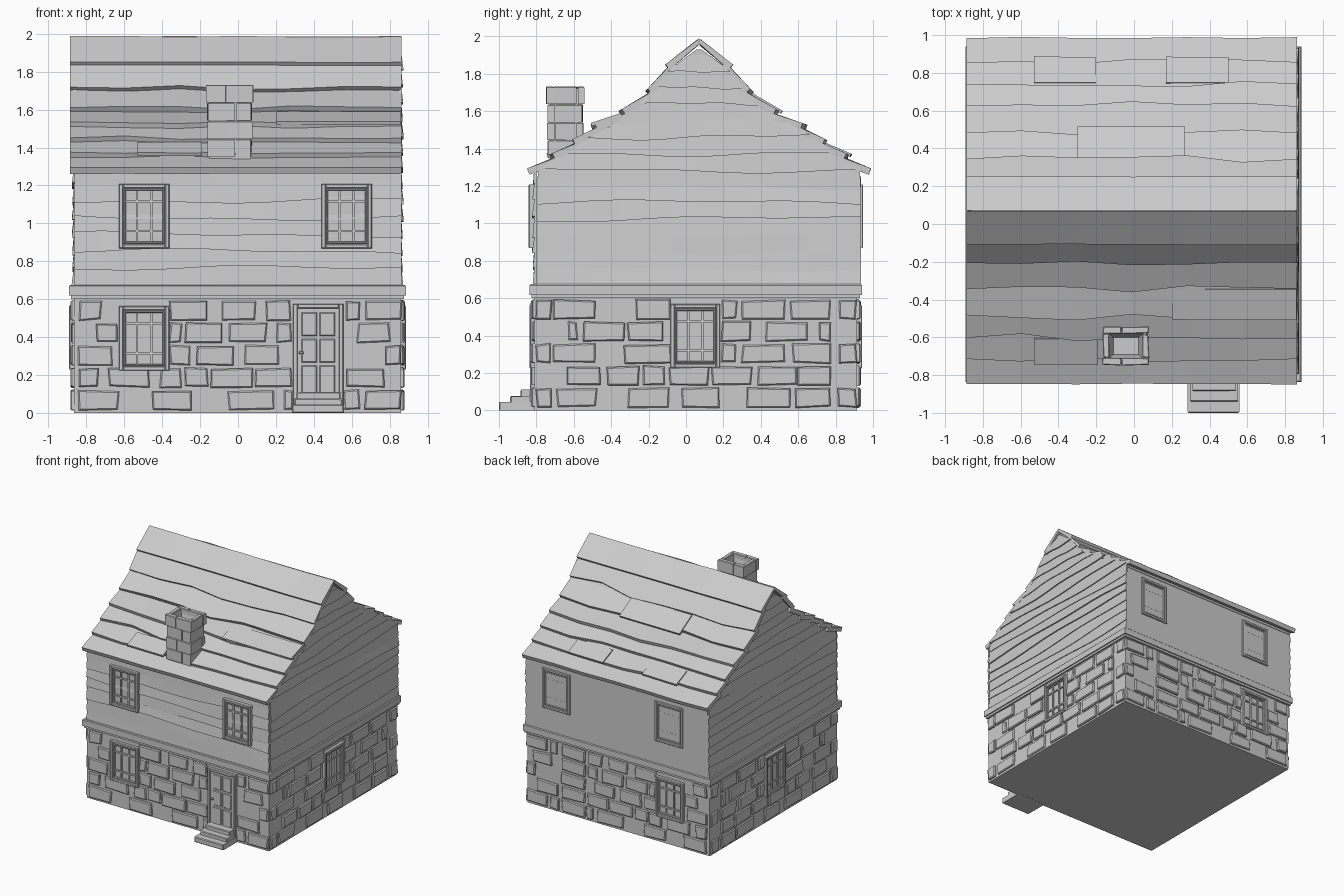
import bpy, bmesh, math, random
from mathutils import Vector

random.seed(7)
if "Cube" in bpy.data.objects:
    bpy.data.objects.remove(bpy.data.objects["Cube"], do_unlink=True)

GREY = 0.6
grey = bpy.data.materials.new("plain_grey")
grey.use_nodes = True
grey.diffuse_color = (GREY, GREY, GREY, 1)
grey.node_tree.nodes["Principled BSDF"].inputs["Base Color"].default_value = (GREY, GREY, GREY, 1)

# Wall frames: u runs along the wall, v is height, w is distance outward
SIDES = {
    "front": lambda u, v, w: Vector((u, -w - 0.81, v)),
    "back": lambda u, v, w: Vector((u, w + 0.915, v)),
    "right": lambda u, v, w: Vector((w + 0.86, u, v)),
    "left": lambda u, v, w: Vector((-w - 0.865, u, v)),
}
WORLD = lambda x, y, z: Vector((x, y, z))
RIDGE_Y = 0.07
# Roof courses: half width and height of every lower edge, from ridge to eaves
EDGES = [(0, 1.985), (.18, 1.85), (.275, 1.72), (.415, 1.61), (.555, 1.535),
         (.675, 1.45), (.785, 1.375), (.917, 1.295)]


def jit(a):
    return random.uniform(-a, a)


def finish(name, bm):
    bmesh.ops.recalc_face_normals(bm, faces=bm.faces)
    mesh = bpy.data.meshes.new(name)
    bm.to_mesh(mesh)
    bm.free()
    mesh.materials.append(grey)
    obj = bpy.data.objects.new(name, mesh)
    bpy.context.collection.objects.link(obj)
    return obj


def loft(bm, rings):
    """Join closed rings of points into a capped solid."""
    rows = [[bm.verts.new(p) for p in ring] for ring in rings]
    n = len(rows[0])
    for a, b in zip(rows, rows[1:]):
        for i in range(n):
            j = (i + 1) % n
            bm.faces.new((a[i], a[j], b[j], b[i]))
    bm.faces.new(rows[0])
    bm.faces.new(rows[-1])


def block(bm, place, u, v, w, wobble=0.0, chamfer=0.0):
    """Box in a wall frame, with uneven corners and a chamfered outer face."""
    corners = [(u[0], v[0], 1, 1), (u[1], v[0], -1, 1), (u[1], v[1], -1, -1), (u[0], v[1], 1, -1)]
    corners = [(a + jit(wobble), b + jit(wobble), i, j) for a, b, i, j in corners]
    rings = [[place(a, b, w[0]) for a, b, i, j in corners]]
    if chamfer:
        rings.append([place(a, b, w[1] - chamfer) for a, b, i, j in corners])
    rings.append([place(a + i * chamfer, b + j * chamfer, w[1]) for a, b, i, j in corners])
    loft(bm, rings)


def half_width(z):
    """Half width of the gable under the roof at height z."""
    z += 0.045
    for (d0, z0), (d1, z1) in zip(EDGES, EDGES[1:]):
        if z >= z1:
            return max(0.01, d0 + (d1 - d0) * (z0 - z) / (z0 - z1))
    return 0.865


# Lower storey and its floor
bm = bmesh.new()
block(bm, WORLD, (-.865, .86), (-.81, .915), (0, .62))
finish("stone_storey", bm)

# Raised stones: spans in hundredths, one row per course, bottom to top
FRONT = [(-84, -63, -45, -25, -5, 19, 24, 29, 56, 64, 67, 86),
         (-84, -74, -68, -47, -41, -30, -28, -16, -14, 8, 9, 28, 57, 77),
         (-84, -66, -36, -25, -22, -2, 3, 22, 78, 86),
         (-75, -64, -36, -30, -28, -8, -5, 15, 20, 28, 63, 80),
         (-84, -72, -36, -16, -9, 9, 15, 28, 57, 64, 67, 86)]
GABLE = [(-80, -72, -69, -48, -31, -9, -2, 18, 32, 56, 59, 77, 81, 91),
         (-64, -46, -42, -25, -23, -11, -9, 12, 14, 35, 38, 59, 60, 77),
         (-80, -72, -71, -49, -33, -8, 19, 27, 30, 53, 57, 78, 82, 91),
         (-63, -58, -55, -33, -31, -12, 19, 35, 43, 65, 71, 77),
         (-80, -72, -71, -49, -27, -8, 19, 27, 30, 53, 56, 77, 82, 91)]
for side, place in SIDES.items():
    bm = bmesh.new()
    table = FRONT if side in ("front", "back") else GABLE
    for row, spans in enumerate(table):
        z = 0.018 + row * 0.118
        stones = list(zip(spans[::2], spans[1::2]))
        if side == "back":
            stones += [(31, 53)]
        for a, b in stones:
            block(bm, place, (a / 100, b / 100), (z, z + 0.1), (-.01, .016 + jit(.004)), .006, .007)
    finish(side + "_stones", bm)

# Ledge between the storeys: narrow lower lip and wide upper board
for name, out, z0, z1 in (("ledge_lip", .016, .6, .625), ("ledge_board", .026, .618, .675)):
    bm = bmesh.new()
    block(bm, WORLD, (-.865 - out, .86 + out), (-.81 - out, .915 + out), (z0, z1), 0, .006)
    finish(name, bm)

# Upper storey core with gables
bm = bmesh.new()
heights = [.66] + [z - .046 for d, z in EDGES[:0:-1]] + [1.93]
outline = [(RIDGE_Y + half_width(z), z) for z in heights]
outline += [(RIDGE_Y - half_width(z), z) for z in reversed(heights)]
loft(bm, [[Vector((x, y, z)) for y, z in outline] for x in (-.86, .855)])
finish("upper_storey", bm)

# Uneven lap boards over the upper storey
for side, place in SIDES.items():
    bm = bmesh.new()
    gable = side in ("left", "right")
    top = 1.9 if gable else 1.3
    seed = random.uniform(0, 6)
    wave = lambda k, t: 0.012 * math.sin(4 * t + k * 1.1 + seed) + 0.007 * math.sin(11 * t + k * 2.3)
    count = round((top - .67) / .09)
    for k in range(count):
        z0, z1 = (.67 + (top - .67) * i / count for i in (k, k + 1))
        lift = random.uniform(.007, .014)
        rings = []
        for i in range(13):
            t = i / 12
            ring = []
            for z, j, w in ((z0, k, -.01), (z0, k, lift), (z1, k + 1, .001), (z1, k + 1, -.01)):
                h = half_width(z) if gable else .862
                centre = RIDGE_Y if gable else 0
                calm = min(1, h * 2) if 0 < j < count else 0
                ring.append(place(centre + h * (2 * t - 1), z + calm * wave(j, t), w))
            rings.append(ring)
        loft(bm, rings)
    finish(side + "_lap_boards", bm)

# Roof courses of overlapping boards with ragged lower edges
for name, sign in (("front", -1), ("back", 1)):
    bm = bmesh.new()
    for k in range(1, len(EDGES)):
        low = Vector(EDGES[k])
        high = Vector(EDGES[k - 1]) - Vector((0, .028 if k > 1 else 0))
        slope = (low - high).normalized()
        under = Vector((slope.y, -slope.x)) * .036
        if k > 1:
            high -= slope * .06
        ragged = .028 if 1 < k < len(EDGES) - 1 else .004
        rings = []
        for i in range(7):
            x = -.887 + 1.75 * i / 6
            tip = low + slope * jit(ragged if 0 < i < 6 else .004)
            sag = Vector((0, jit(.005)))
            rings.append([Vector((x, RIDGE_Y + sign * max(p.x, .002), p.y))
                          for p in (high + sag, tip, tip + under, high + under + sag)])
        loft(bm, rings)
    # Loose patch boards lying on single courses
    patches = ((-.53, -.19, 6), (.2, .86, 4)) if sign < 0 else ((-.53, -.2, 6), (.17, .5, 6), (-.3, .27, 3))
    for x0, x1, k in patches:
        low, high = Vector(EDGES[k]), Vector(EDGES[k - 1]) - Vector((0, .028))
        slope = (low - high).normalized()
        up = Vector((-slope.y, slope.x)) * .009
        rings = []
        for x in (x0, x1):
            tip = low + slope * random.uniform(.01, .035)
            rings.append([Vector((x, RIDGE_Y + sign * p.x, p.y)) for p in (high + up, tip + up, tip - up, high - up)])
        loft(bm, rings)
    finish(name + "_roof_boards", bm)

# Chimney: hollow core with a ring of uneven blocks per course
bm = bmesh.new()
block(bm, WORLD, (-.15, .065), (-.73, -.56), (1.33, 1.72))
bm.faces.ensure_lookup_table()
bm.normal_update()
bmesh.ops.recalc_face_normals(bm, faces=bm.faces)
lid = max(bm.faces, key=lambda f: f.calc_center_median().z)
bmesh.ops.inset_region(bm, faces=[lid], thickness=.022)
bmesh.ops.inset_region(bm, faces=[lid], thickness=.035, depth=-.12)
finish("chimney_flue", bm)
bm = bmesh.new()
for row in range(4):
    z = (1.35 + row * .096, 1.443 + row * .096)
    grow = .006 if row == 3 else jit(.004)
    x0, x1, y0, y1 = -.16 - grow, .073 + grow, -.74 - grow, -.552 + grow
    split = x0 + (x1 - x0) * (.4 if row % 2 else .62)
    for u, v in (((x0, split), (y0, y0 + .035)), ((split + .004, x1), (y0, y0 + .035)),
                 ((x0, split), (y1 - .035, y1)), ((split + .004, x1), (y1 - .035, y1)),
                 ((x0, x0 + .035), (y0 + .038, y1 - .038)), ((x1 - .035, x1), (y0 + .038, y1 - .038))):
        block(bm, WORLD, u, v, z, .004, .004)
finish("chimney_blocks", bm)


def frame(bm, place, u, v, width, out):
    """Four bars round an opening."""
    for a in ((u[0], u[0] + width), (u[1] - width, u[1])):
        block(bm, place, a, v, (-.01, out), 0, .004)
    for b in ((v[0], v[0] + width), (v[1] - width, v[1])):
        block(bm, place, (u[0] + width, u[1] - width), b, (-.01, out), 0, .004)


def window(name, side, u, v, out):
    """Framed window with a pane and a grid of glazing bars."""
    place = SIDES[side]
    u0, u1, v0, v1 = u - .133, u + .133, v - .17, v + .17
    bm = bmesh.new()
    block(bm, place, (u0 + .01, u1 - .01), (v0 + .01, v1 - .01), (-.01, out - .022))
    frame(bm, place, (u0, u1), (v0, v1), .022, out)
    frame(bm, place, (u0 + .024, u1 - .024), (v0 + .024, v1 - .024), .012, out - .008)
    for t in (.36, .64):
        a = u0 + (u1 - u0) * t
        block(bm, place, (a - .006, a + .006), (v0 + .03, v1 - .03), (0, out - .012))
    for t in (.27, .73):
        b = v0 + (v1 - v0) * t
        block(bm, place, (u0 + .03, u1 - .03), (b - .006, b + .006), (0, out - .011))
    finish(name, bm)


for side in ("front", "back"):
    window(side + "_upper_window_a", side, -.495, 1.038, .032)
    window(side + "_upper_window_b", side, .573, 1.038, .032)
    window(side + "_lower_window", side, -.495, .393, .026)
for side in ("left", "right"):
    window(side + "_window", side, .05, .398, .026)

# Door: leaf, frame, raised panels and handle
bm = bmesh.new()
door = SIDES["front"]
block(bm, door, (.3, .55), (.03, .57), (-.01, .008))
frame(bm, door, (.29, .556), (.03, .575), .024, .024)
for u in ((.335, .417), (.429, .511)):
    for v in ((.09, .25), (.265, .39), (.405, .53)):
        block(bm, door, u, v, (0, .014), 0, .005)
block(bm, door, (.322, .345), (.31, .323), (0, .028), 0, .003)
finish("front_door", bm)

# Doorsteps, widest at the bottom
bm = bmesh.new()
for u, top, out in (((.285, .56), .045, .19), ((.295, .55), .075, .13), ((.31, .54), .11, .075)):
    block(bm, door, u, (0, top), (-.02, out), .002, .006)
finish("doorsteps", bm)
